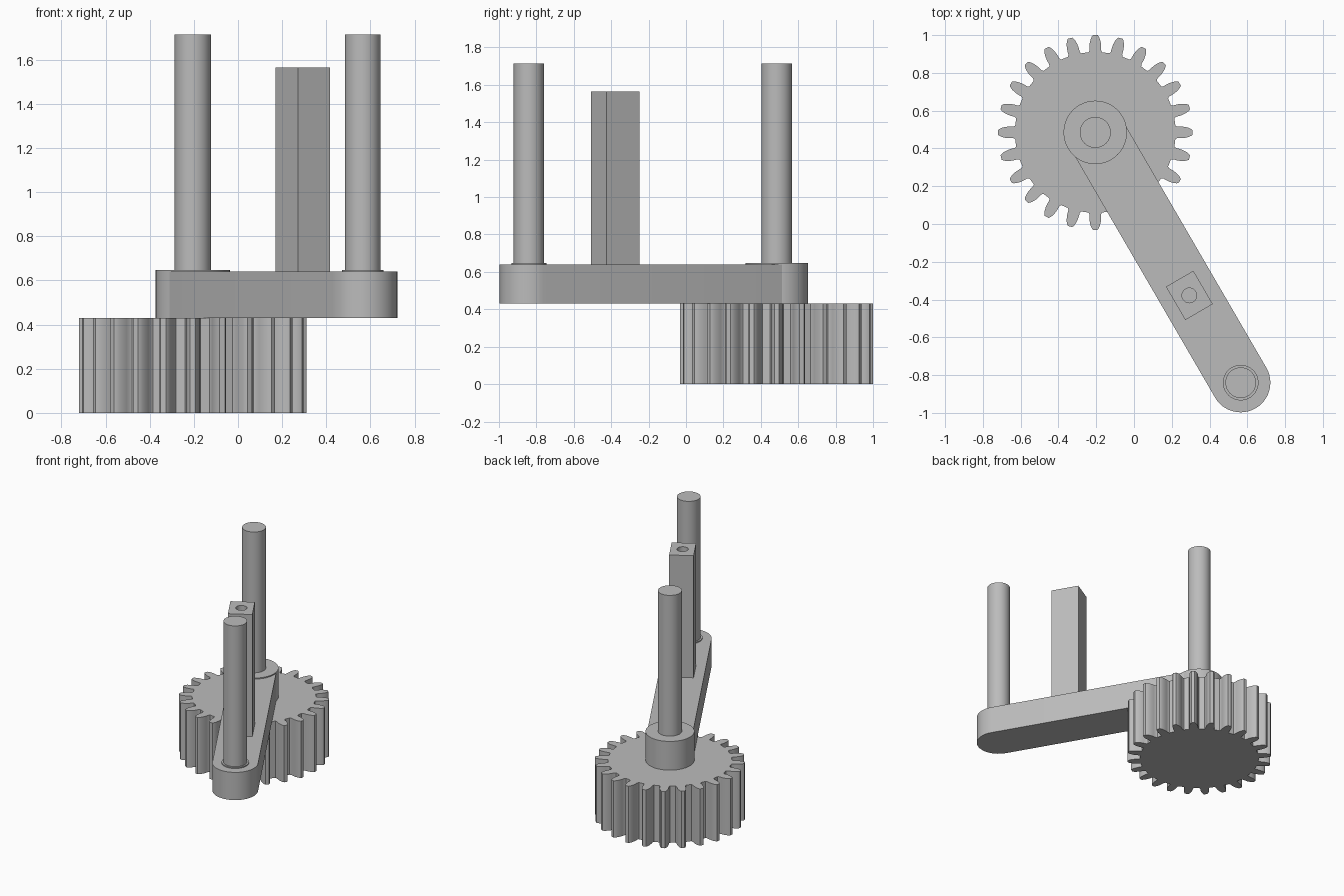
import bpy, bmesh
from math import sin, cos, pi, atan2, radians
from mathutils import Vector, Matrix

cube = bpy.data.objects.get("Cube")
if cube:
    bpy.data.objects.remove(cube, do_unlink=True)

# One plain grey metal
metal = bpy.data.materials.new("grey_metal")
metal.use_nodes = True
GREY = (0.5, 0.5, 0.5, 1)
metal.diffuse_color = GREY
metal.node_tree.nodes["Principled BSDF"].inputs["Base Color"].default_value = GREY

# Main axes: gear shaft and outer pin, joined by the arm
HUB, PIN = Vector((-0.205, 0.485)), Vector((0.565, -0.84))
ARM = PIN - HUB
ANGLE = atan2(ARM.y, ARM.x)


def prism(name, outline, z0, z1, smooth=True):
    """Extrude a closed 2D outline from z0 to z1."""
    bm = bmesh.new()
    base = bm.faces.new([bm.verts.new((x, y, z0)) for x, y in outline])
    ext = bmesh.ops.extrude_face_region(bm, geom=[base])
    verts = [v for v in ext["geom"] if isinstance(v, bmesh.types.BMVert)]
    bmesh.ops.translate(bm, verts=verts, vec=(0, 0, z1 - z0))
    bmesh.ops.recalc_face_normals(bm, faces=bm.faces)
    mesh = bpy.data.meshes.new(name)
    bm.to_mesh(mesh)
    bm.free()
    mesh.materials.append(metal)
    obj = bpy.data.objects.new(name, mesh)
    bpy.context.collection.objects.link(obj)
    if smooth:
        bpy.ops.object.select_all(action="DESELECT")
        obj.select_set(True)
        bpy.context.view_layer.objects.active = obj
        bpy.ops.object.shade_smooth_by_angle(angle=radians(30))
    return obj


def arc(center, r, start, end, n):
    return [(center.x + r * cos(start + (end - start) * i / n),
             center.y + r * sin(start + (end - start) * i / n)) for i in range(n + 1)]


def cylinder(name, center, r, z0, z1, n=48):
    return prism(name, arc(center, r, 0, 2 * pi, n)[:-1], z0, z1)


# Spur gear: one tooth flank (radius, half width), mirrored and repeated
TEETH = 24
flank = [(0.424, 0.036), (0.434, 0.031), (0.455, 0.031), (0.475, 0.029),
         (0.495, 0.024), (0.508, 0.018), (0.516, 0.012)]
tooth = [(r, -w) for r, w in flank] + [(r, w) for r, w in reversed(flank)]
outline = []
for i in range(TEETH):
    turn = Matrix.Rotation(2 * pi * i / TEETH, 2)
    outline += [tuple(HUB + turn @ Vector(p)) for p in tooth]
prism("spur_gear", outline, 0, 0.43)

# Crank arm with rounded ends
ends = arc(PIN, 0.157, ANGLE - pi / 2, ANGLE + pi / 2, 24)
ends += arc(HUB, 0.157, ANGLE + pi / 2, ANGLE + 3 * pi / 2, 24)
prism("crank_arm", ends, 0.43, 0.64)

# Hub, collar and the two round shafts
cylinder("gear_hub", HUB, 0.168, 0.43, 0.648)
cylinder("pin_collar", PIN, 0.094, 0.63, 0.648)
cylinder("gear_shaft", HUB, 0.082, 0.64, 1.715)
cylinder("crank_pin", PIN, 0.081, 0.63, 1.715)

# Rectangular post aligned with the arm, drilled from the top
POST = Vector((0.293, -0.378))
turn = Matrix.Rotation(ANGLE, 2)
corners = [POST + turn @ Vector((x * 0.102, y * 0.084))
           for x, y in ((-1, -1), (1, -1), (1, 1), (-1, 1))]
post = prism("square_post", corners, 0.635, 1.565, smooth=False)
drill = cylinder("post_hole_cutter", POST, 0.039, 1.2, 1.7, 32)
drill.hide_render = True
drill.hide_set(True)
cut = post.modifiers.new("drilled_hole", "BOOLEAN")
cut.operation = "DIFFERENCE"
cut.solver = "EXACT"
cut.object = drill
